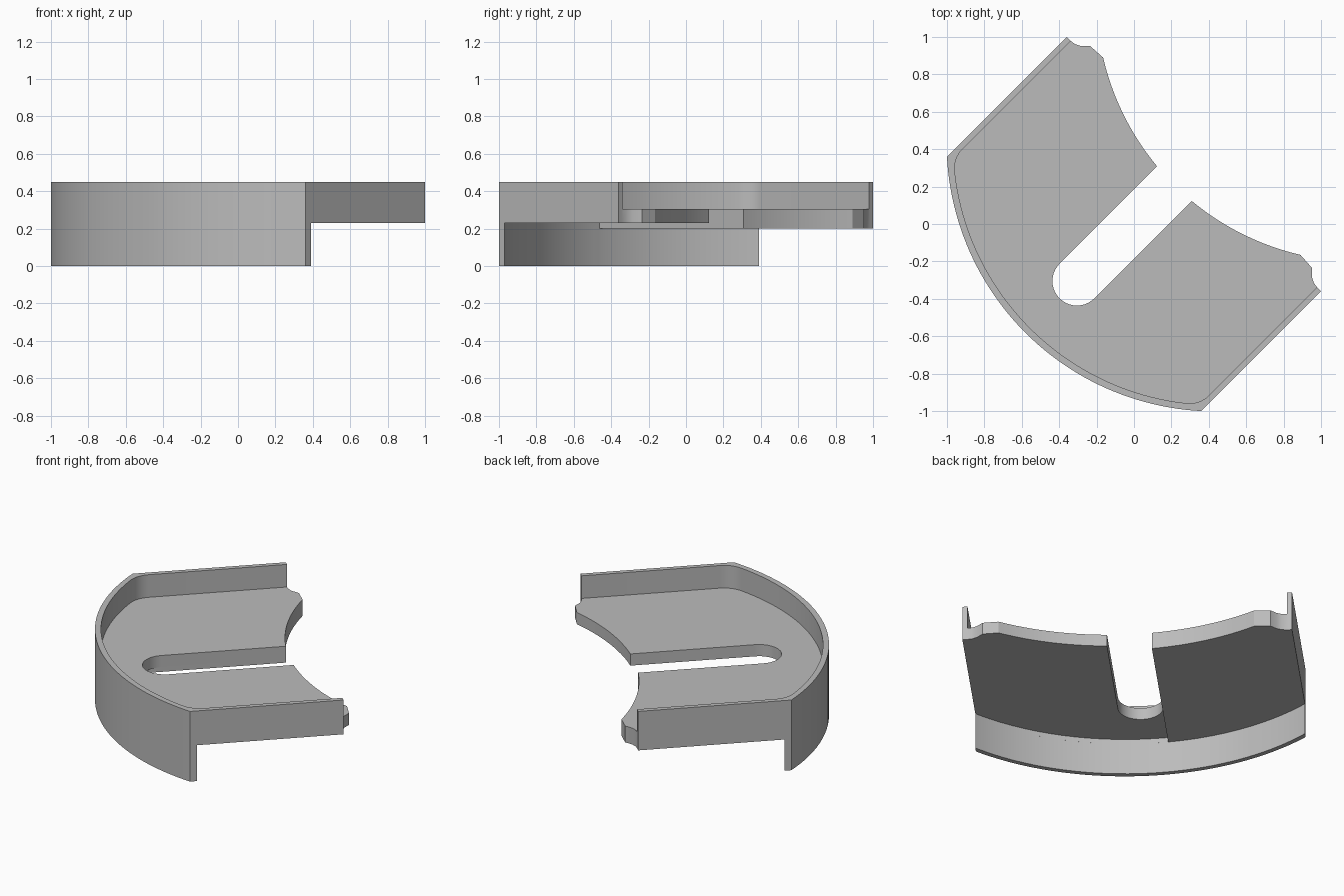
import bpy, bmesh
from math import sin, cos, atan2, radians, sqrt, pi

cube = bpy.data.objects.get("Cube")
if cube:
    bpy.data.objects.remove(cube, do_unlink=True)

C = 0.435          # centre of the outer curve lies at (C, C)
R = 1.437          # outer curve radius
SKIRT = 0.03       # skirt thickness
RIM = 0.035        # rim thickness along the curve
FLAT = 0.03        # rim thickness along the straight sides
SIDE = 1.36        # x - y on the straight outer side
SLOT = 0.131       # slot half width
MID = radians(-135)


def arc(cx, cy, r, a0, a1, n):
    return [(cx + r * cos(a0 + (a1 - a0) * i / n), cy + r * sin(a0 + (a1 - a0) * i / n))
            for i in range(n + 1)]


def mirrored(half):
    """Close a half outline by reflecting it across the diagonal x = y."""
    pts = half + [(y, x) for x, y in reversed(half)]
    out = []
    for p in pts:
        if not out or abs(p[0] - out[-1][0]) + abs(p[1] - out[-1][1]) > 1e-5:
            out.append(p)
    if abs(out[0][0] - out[-1][0]) + abs(out[0][1] - out[-1][1]) < 1e-5:
        out.pop()
    return out


def prism(name, outline, z0, z1):
    bm = bmesh.new()
    face = bm.faces.new([bm.verts.new((x, y, z0)) for x, y in outline])
    ext = bmesh.ops.extrude_face_region(bm, geom=[face])
    top = [v for v in ext["geom"] if isinstance(v, bmesh.types.BMVert)]
    bmesh.ops.translate(bm, verts=top, vec=(0, 0, z1 - z0))
    bmesh.ops.recalc_face_normals(bm, faces=bm.faces)
    mesh = bpy.data.meshes.new(name)
    bm.to_mesh(mesh)
    bm.free()
    obj = bpy.data.objects.new(name, mesh)
    bpy.context.collection.objects.link(obj)
    return obj


def cut(target, cutter):
    cutter.hide_render = True
    mod = target.modifiers.new("cut", "BOOLEAN")
    mod.operation = "DIFFERENCE"
    mod.solver = "EXACT"
    mod.object = cutter
    bpy.ops.object.select_all(action="DESELECT")
    target.select_set(True)
    bpy.context.view_layer.objects.active = target
    bpy.ops.object.modifier_apply(modifier=mod.name)
    bpy.data.objects.remove(cutter, do_unlink=True)


# Full-height body: curved front, straight sides, notched ends, central slot
end = atan2(-1 - C, SIDE - 1 - C)
half = arc(C, C, R, MID, end, 24)
half += [(1.0, -0.36), (0.98, -0.34), (0.962, -0.315), (0.952, -0.285), (0.952, -0.235)]
B = 1.21           # centre of the concave back curve
a0 = atan2(-0.165 - B, 0.89 - B)
a1 = atan2(0.123 - B, 0.308 - B)
half += arc(B, B, 1.412, a0, a1, 12)
half += arc(-0.305, -0.305, SLOT, radians(-45), MID, 10)
body = prism("tray_body", mirrored(half), 0, 0.45)

# Upper pocket, with rounded corners, leaves the rim and the floor
rp, fillet = R - RIM, 0.15
v = SIDE / sqrt(2) - FLAT - fillet
u = C * sqrt(2) - sqrt((rp - fillet) ** 2 - v * v)
fx, fy = (u + v) / sqrt(2), (u - v) / sqrt(2)
turn = atan2(fy - C, fx - C)
inner = SIDE - FLAT * sqrt(2)
half = arc(C, C, rp, MID, turn, 24) + arc(fx, fy, fillet, turn, radians(-45), 8)
half.append((1.6, 1.6 - inner))
cut(body, prism("pocket_cutter", mirrored(half), 0.305, 0.7))

# Underside hollow behind the skirt
disc = arc(C, C, R - SKIRT, MID, MID + 2 * pi, 112)[:-1]
cut(body, prism("underside_cutter", disc, -0.2, 0.2))

# Deeper underside on the left half, ending in line with the slot edge
swing = atan2(SLOT, sqrt((R - SKIRT) ** 2 - SLOT ** 2))
segment = arc(C, C, R - SKIRT, MID - swing, MID + pi + swing, 60)
cut(body, prism("left_underside_cutter", segment, -0.2, 0.23))

# Single plain grey finish
grey = bpy.data.materials.new("plain_grey")
grey.use_nodes = True
colour = (0.5, 0.5, 0.5, 1)
grey.diffuse_color = colour
grey.node_tree.nodes["Principled BSDF"].inputs["Base Color"].default_value = colour
body.data.materials.clear()
body.data.materials.append(grey)
for p in body.data.polygons:
    p.material_index = 0

bpy.ops.object.select_all(action="DESELECT")
body.select_set(True)
bpy.context.view_layer.objects.active = body
bpy.ops.object.shade_smooth_by_angle(angle=radians(25))
